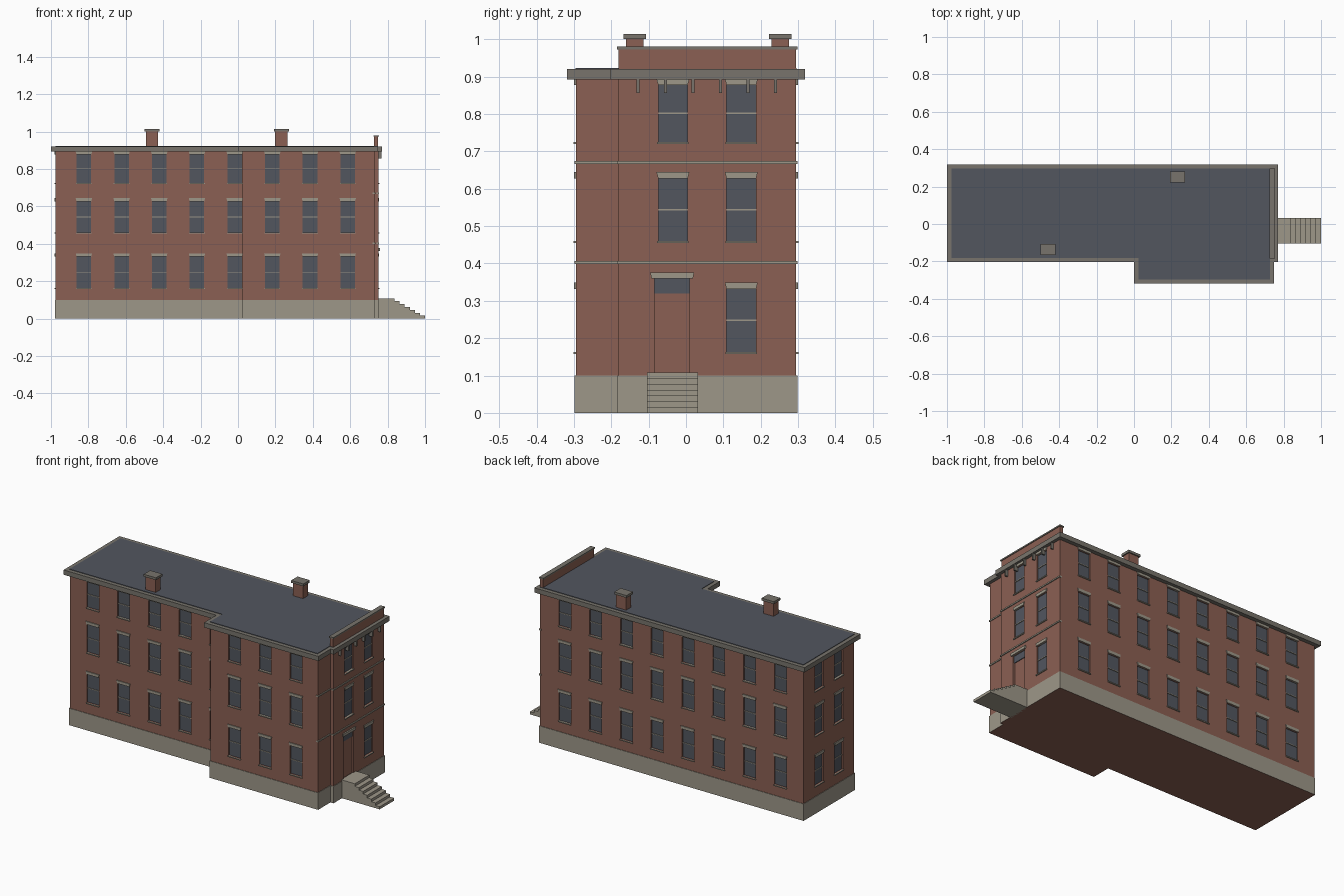
import bpy, bmesh
from math import radians
from mathutils import Matrix, Vector

cube = bpy.data.objects.get("Cube")
if cube:
    bpy.data.objects.remove(cube)


def srgb(r, g, b):
    return tuple(((c / 255 + 0.055) / 1.055) ** 2.4 for c in (r, g, b)) + (1.0,)


def material(name, colour):
    m = bpy.data.materials.new(name)
    m.use_nodes = True
    m.diffuse_color = colour
    m.node_tree.nodes["Principled BSDF"].inputs["Base Color"].default_value = colour
    return m


BRICK = material("red brick", srgb(139, 96, 83))
STONE = material("pale stone", srgb(157, 151, 137))
GREY = material("cornice grey", srgb(120, 116, 108))
SLATE = material("slate blue", srgb(82, 86, 95))

parts = {}


def mesh_for(name, mat):
    if name not in parts:
        parts[name] = (bmesh.new(), mat)
    return parts[name][0]


def box(name, mat, x, y, z, frame=Matrix(), taper=1.0):
    """Box from (low, high) ranges; taper narrows the bottom along x."""
    lo, hi = Vector((x[0], y[0], z[0])), Vector((x[1], y[1], z[1]))
    bm = mesh_for(name, mat)
    size = hi - lo
    verts = bmesh.ops.create_cube(bm, size=1)["verts"]
    for v in verts:
        if v.co.z < 0:
            v.co.x *= taper
        v.co = frame @ ((lo + hi) / 2 + Vector(a * b for a, b in zip(v.co, size)))


def prism(name, mat, outline, z, axis="z"):
    """Extrude an outline upward, or along y for a side profile."""
    bm = mesh_for(name, mat)
    place = (lambda a, b, c: (a, b, c)) if axis == "z" else (lambda a, b, c: (a, c, b))
    verts = [bm.verts.new(place(a, b, z[0])) for a, b in outline]
    face = bm.faces.new(verts)
    out = bmesh.ops.extrude_face_region(bm, geom=[face])["geom"]
    move = Vector(place(0, 0, z[1] - z[0]))
    bmesh.ops.translate(bm, verts=[g for g in out if isinstance(g, bmesh.types.BMVert)], vec=move)
    bmesh.ops.recalc_face_normals(bm, faces=bm.faces)


LEFT, RIGHT, FRONT, BACK = -0.975, 0.75, -0.18, 0.295
WING_LEFT, WING_RIGHT, WING_FRONT = 0.025, 0.73, -0.295


def plan(grow, right=None):
    """L-shaped plan of the building, grown outward."""
    g = grow
    r = RIGHT + (g if right is None else right)
    w = WING_RIGHT + (g if right is None else right)
    return [(LEFT - g, FRONT - g), (WING_LEFT - g, FRONT - g), (WING_LEFT - g, WING_FRONT - g),
            (w, WING_FRONT - g), (w, FRONT - g), (r, FRONT - g),
            (r, BACK + g), (LEFT - g, BACK + g)]


# Main masses
prism("walls", BRICK, plan(0), (0.05, 0.9))
prism("stone_base", STONE, plan(0.003), (0, 0.1))
prism("cornice", GREY, plan(0.024, 0.019), (0.892, 0.92))
prism("roof", SLATE, plan(0.001, -0.002), (0.9, 0.923))

# Parapet over the entrance end
box("parapet", BRICK, (0.728, 0.749), (FRONT, BACK), (0.9, 0.975))
box("parapet_cap", GREY, (0.724, 0.753), (FRONT - 0.004, BACK + 0.003), (0.972, 0.98))

# Chimneys
for cx, cy in ((-0.46, -0.137), (0.232, 0.252)):
    box("chimneys", BRICK, (cx - 0.033, cx + 0.033), (cy - 0.023, cy + 0.023), (0.91, 1.002))
    box("chimney_caps", GREY, (cx - 0.04, cx + 0.04), (cy - 0.03, cy + 0.03), (1.0, 1.014))

# Cornice brackets and string courses on the entrance end
for i in range(6):
    y = -0.129 + i * 0.0738
    box("cornice_brackets", GREY, (0.745, 0.766), (y - 0.004, y + 0.004), (0.856, 0.9))
for z in (0.403, 0.67):
    box("string_courses", STONE, (0.74, 0.755), (FRONT - 0.004, BACK + 0.003), (z - 0.004, z + 0.004))
    box("string_courses", STONE, (0.72, 0.735), (WING_FRONT - 0.003, FRONT), (z - 0.004, z + 0.004))

# Windows: each wall frame has x along the wall and -y outward
ROWS = ((0.163, 0.332), (0.46, 0.627), (0.725, 0.878))
DEPTH, HALF = 0.012, 0.039


def wall(angle, offset):
    return Matrix.Rotation(radians(angle), 4, "Z") @ Matrix.Translation((0, -offset, 0))


def window(frame, u, sill, head):
    span = (u - HALF, u + HALF)
    mid = (sill + head) / 2
    box("cutter", BRICK, span, (-0.02, DEPTH), (sill, head), frame)
    box("window_glass", SLATE, span, (DEPTH - 0.004, DEPTH + 0.004), (sill, head), frame)
    box("window_rails", STONE, span, (DEPTH - 0.008, DEPTH), (mid - 0.002, mid + 0.002), frame)
    box("window_sills", STONE, (u - 0.042, u + 0.042), (-0.006, DEPTH), (sill - 0.006, sill), frame)
    box("window_lintels", STONE, (u - 0.044, u + 0.044), (-0.005, DEPTH),
        (head, min(head + 0.017, 0.893)), frame, 0.9)


columns = [-0.824 + i * 0.2015 for i in range(8)]
ends = (-0.035, 0.148)
front, wing, back = wall(0, -FRONT), wall(0, -WING_FRONT), wall(180, BACK)
right, left = wall(90, RIGHT), wall(-90, -LEFT)
for sill, head in ROWS:
    for i, u in enumerate(columns):
        if i < 5:
            window(front, min(u, -0.017), sill, head)
        else:
            window(wing, u, sill, head)
        window(back, -u, sill, head)
    for u in ends:
        window(left, -u, sill, head)
        if not (u < 0 and sill < 0.2):
            window(right, u, sill, head)

# Doorway with transom light
door = (-0.084, 0.01)
box("cutter", BRICK, door, (-0.02, DEPTH), (0.104, 0.36), right)
box("door_transom", SLATE, door, (DEPTH - 0.004, DEPTH + 0.004), (0.32, 0.36), right)
box("door_lintel", STONE, (-0.096, 0.022), (-0.008, DEPTH), (0.36, 0.376), right, 0.94)

# Entrance steps as one side profile
STEPS, TOP, START = 6, 0.108, 0.837
tread, riser = (1 - START) / STEPS, TOP / (STEPS + 1)
profile = [(0.745, 0), (0.745, TOP), (START, TOP)]
for i in range(1, STEPS + 1):
    x, z = START + (i - 1) * tread, TOP - i * riser
    profile += [(x, z), (x + tread, z)]
profile.append((1.0, 0))
prism("entrance_steps", STONE, profile, (-0.104, 0.032), "y")

# Turn the collected parts into objects
objects = {}
for name, (bm, mat) in parts.items():
    mesh = bpy.data.meshes.new(name)
    bm.to_mesh(mesh)
    bm.free()
    mesh.materials.append(mat)
    objects[name] = bpy.data.objects.new(name, mesh)
    bpy.context.collection.objects.link(objects[name])

# Underside of the base is brick
base = objects["stone_base"].data
base.materials.append(BRICK)
for p in base.polygons:
    if p.normal.z < -0.5:
        p.material_index = 1

# Cut the window and door recesses into the walls
cutter, walls = objects["cutter"], objects["walls"]
cutter.hide_render = True
mod = walls.modifiers.new("recesses", "BOOLEAN")
mod.operation, mod.solver, mod.object = "DIFFERENCE", "EXACT", cutter
bpy.context.view_layer.objects.active = walls
bpy.ops.object.modifier_apply(modifier=mod.name)
bpy.data.objects.remove(cutter)
